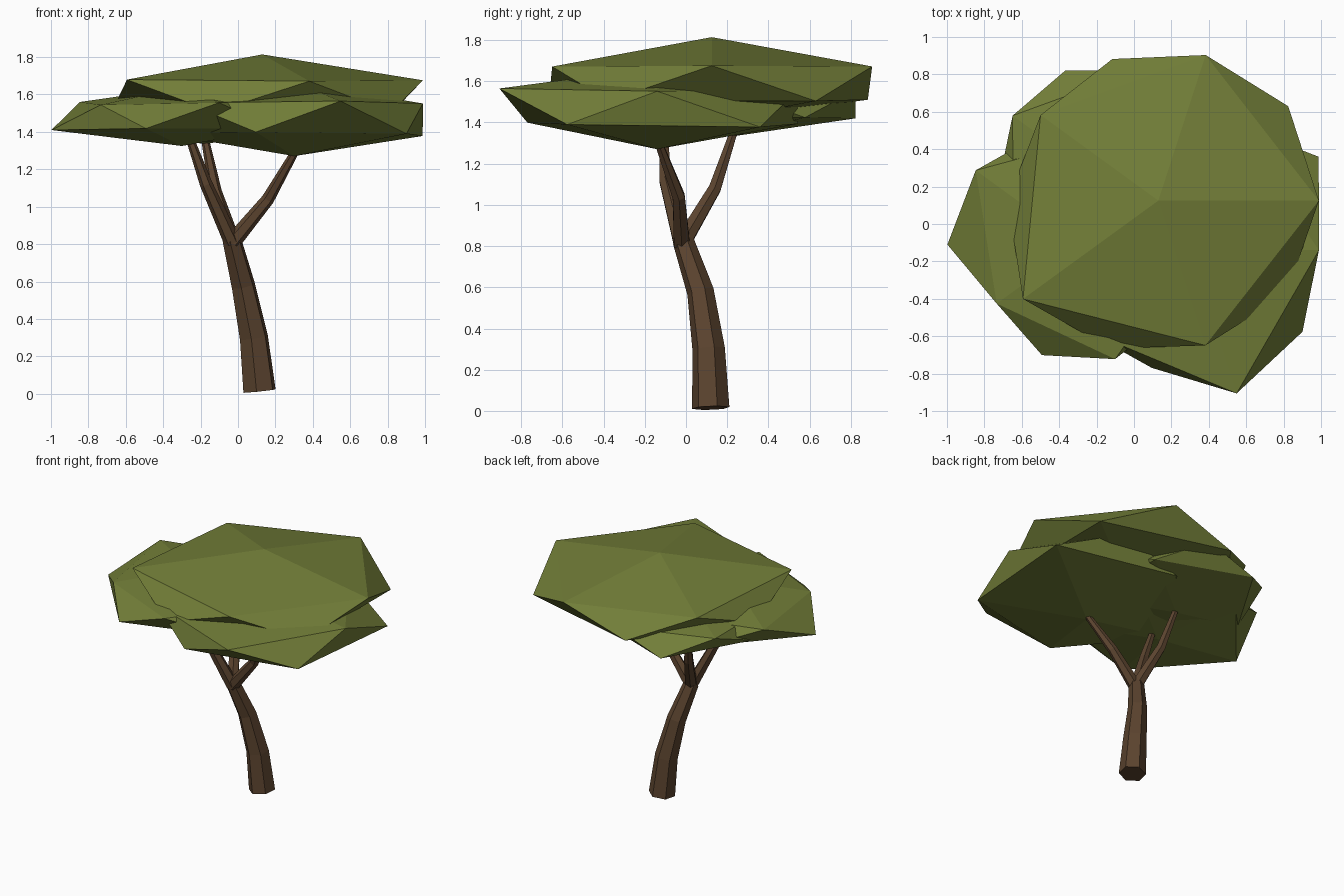
import bpy, bmesh, math
from mathutils import Vector

if "Cube" in bpy.data.objects:
    bpy.data.objects.remove(bpy.data.objects["Cube"], do_unlink=True)


def make_material(name, rgb):
    mat = bpy.data.materials.new(name)
    mat.use_nodes = True
    mat.diffuse_color = (*rgb, 1)
    bsdf = mat.node_tree.nodes["Principled BSDF"]
    bsdf.inputs["Base Color"].default_value = (*rgb, 1)
    bsdf.inputs["Roughness"].default_value = 0.9
    return mat


leaf = make_material("leaf_green", (0.17, 0.21, 0.04))
bark = make_material("bark_brown", (0.105, 0.057, 0.028))


def finish(name, bm, mat):
    bmesh.ops.recalc_face_normals(bm, faces=bm.faces)
    mesh = bpy.data.meshes.new(name)
    bm.to_mesh(mesh)
    bm.free()
    mesh.materials.append(mat)
    obj = bpy.data.objects.new(name, mesh)
    bpy.context.collection.objects.link(obj)
    return obj


def limb(name, path, radii, sides=6, turn=0.0):
    """Tapered tube whose rings stand across the path."""
    pts = [Vector(p) for p in path]
    bm = bmesh.new()
    rings = []
    for i, (p, r) in enumerate(zip(pts, radii)):
        along = pts[min(i + 1, len(pts) - 1)] - pts[max(i - 1, 0)]
        rot = Vector((0, 0, 1)).rotation_difference(along)
        ring = []
        for k in range(sides):
            a = turn + math.tau * k / sides
            ring.append(bm.verts.new(p + rot @ Vector((r * math.cos(a), r * math.sin(a), 0))))
        rings.append(ring)
    for low, high in zip(rings, rings[1:]):
        for k in range(sides):
            n = (k + 1) % sides
            bm.faces.new((low[k], low[n], high[n], high[k]))
    bm.faces.new(rings[0][::-1])
    bm.faces.new(rings[-1])
    return finish(name, bm, bark)


def canopy(name, centre, flatness, bottom, lower, upper, top):
    """Flattened icosahedron; each corner is pushed out by its own factor.
    Rings run anticlockwise: lower from the left corner, upper from the right."""
    bm = bmesh.new()
    bmesh.ops.create_icosphere(bm, subdivisions=1, radius=1)
    for v in bm.verts:
        angle = math.atan2(v.co.y, v.co.x)
        if abs(v.co.z) > 0.9:
            k = top if v.co.z > 0 else bottom
        elif v.co.z > 0:
            k = upper[round(angle / math.tau * 5) % 5]
        else:
            k = lower[round((angle - math.pi) / math.tau * 5) % 5]
        v.co = Vector(centre) + Vector((v.co.x, v.co.y, v.co.z * flatness)) * k
    return finish(name, bm, leaf)


# Leaning trunk
limb("trunk",
     [(0.115, 0.12, 0.015), (0.085, 0.11, 0.3), (0.028, 0.07, 0.58), (-0.035, -0.015, 0.83)],
     [0.092, 0.08, 0.066, 0.052], turn=0.35)

# Three branches, each running up into a canopy
fork = (-0.03, -0.02, 0.81)
thickness = [0.045, 0.034, 0.02]
limb("left_branch", [fork, (0.16, -0.035, 1.04), (0.32, -0.14, 1.32)], thickness)
limb("right_branch", [fork, (-0.17, -0.1, 1.12), (-0.27, -0.11, 1.4)], thickness)
limb("back_branch", [fork, (-0.12, 0.14, 1.08), (-0.18, 0.24, 1.38)], thickness)

# Flat leaf canopies
canopy("top_canopy", (0.13, 0.125, 1.59), 0.2, 0.9,
       [0.9, 0.93, 0.95, 0.96, 0.89], [0.96, 0.915, 0.87, 1.0, 0.91], 1.12)
canopy("left_canopy", (0.3, -0.14, 1.474), 0.226, 0.9,
       [0.8, 0.74, 0.83, 0.95, 0.8], [0.77, 0.8, 0.8, 0.8, 0.9], 0.85)
canopy("right_canopy", (-0.3, -0.11, 1.486), 0.218, 0.74,
       [0.78, 0.695, 0.7, 0.7, 0.7], [0.7, 0.7, 0.755, 0.6, 0.72], 0.7)
canopy("back_canopy", (-0.175, 0.235, 1.488), 0.22, 0.7,
       [0.61, 0.65, 0.65, 0.65, 0.69], [0.65, 0.69, 0.655, 0.65, 0.65], 0.65)
